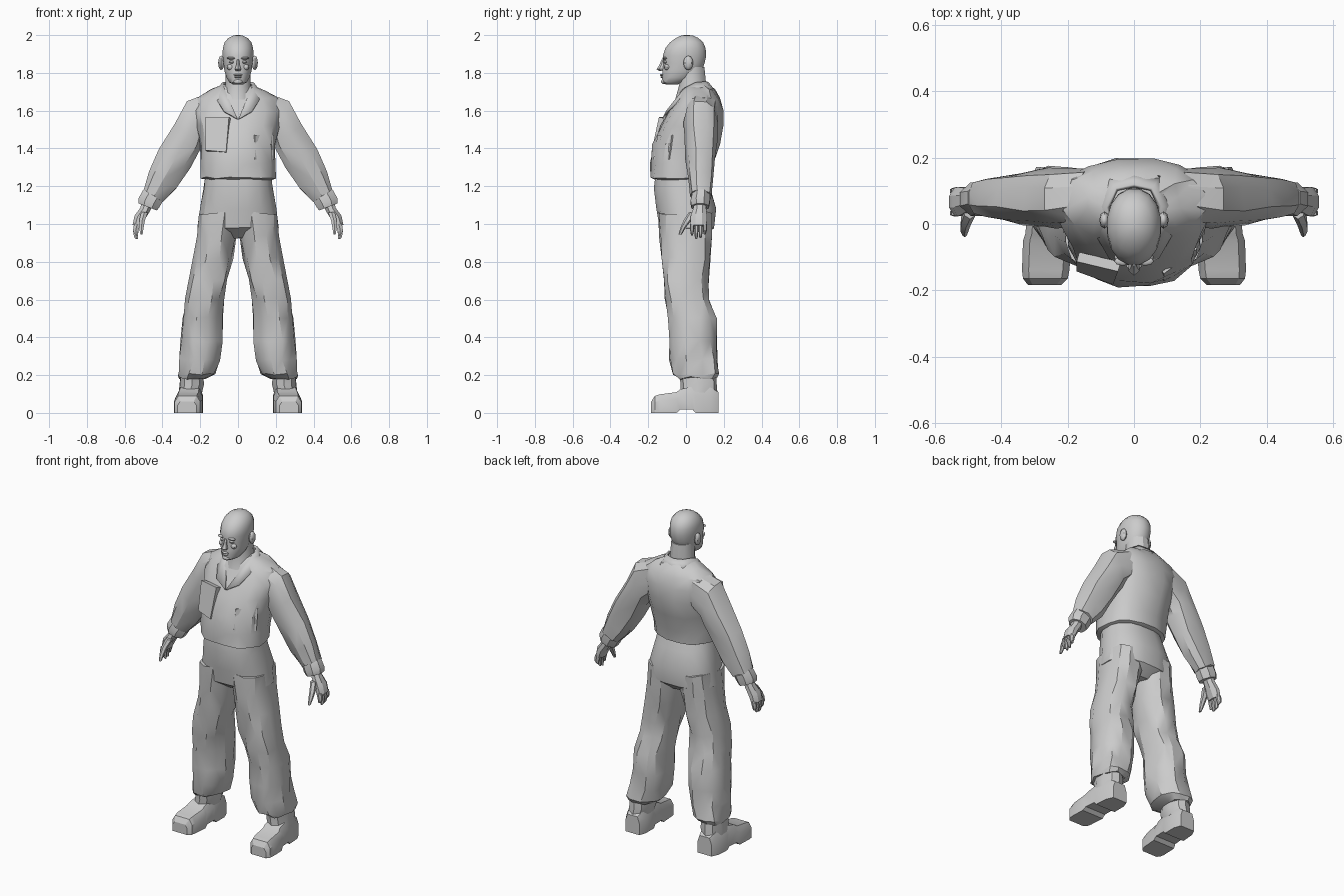
import bpy, bmesh, math, random
from mathutils import Vector

random.seed(4)
grey = bpy.data.materials.new("plain grey")
grey.diffuse_color = (0.6, 0.6, 0.6, 1)


def make(name, bm, angle=30, mirror=False):
    """Turn a bmesh into a shaded object, optionally mirrored in x."""
    bmesh.ops.recalc_face_normals(bm, faces=bm.faces)
    me = bpy.data.meshes.new(name)
    bm.to_mesh(me)
    bm.free()
    me.materials.append(grey)
    ob = bpy.data.objects.new(name, me)
    bpy.context.collection.objects.link(ob)
    bpy.ops.object.select_all(action='DESELECT')
    ob.select_set(True)
    bpy.context.view_layer.objects.active = ob
    bpy.ops.object.shade_smooth_by_angle(angle=math.radians(angle))
    if mirror:
        ob.modifiers.new("mirror", 'MIRROR').use_bisect_axis[0] = False
    return ob


def loft(name, rings, n=12, power=1.0, fold=0.0, mirror=False, angle=30):
    """Skin rings (xa, za, xb, zb, y0, y1): two side points and a depth range."""
    bm = bmesh.new()
    loops = []
    for xa, za, xb, zb, y0, y1 in rings:
        loop = []
        for i in range(n):
            a = math.tau * (i + 0.5) / n
            c, s = math.cos(a), math.sin(a)
            c = math.copysign(abs(c) ** power, c)
            s = math.copysign(abs(s) ** power, s)
            t = (1 + c) / 2
            p = Vector((xa + (xb - xa) * t, (y0 + y1) / 2 + (y1 - y0) / 2 * s,
                        za + (zb - za) * t))
            p += Vector([random.uniform(-fold, fold) for _ in range(3)])
            loop.append(bm.verts.new(p))
        loops.append(loop)
    for lo, hi in zip(loops, loops[1:]):
        for i in range(n):
            j = (i + 1) % n
            bm.faces.new((lo[i], lo[j], hi[j], hi[i]))
    bm.faces.new(loops[0])
    bm.faces.new(loops[-1])
    if fold:
        bmesh.ops.triangulate(bm, faces=[f for f in bm.faces if len(f.verts) == 4])
    return make(name, bm, angle, mirror)


def flat(rx, z, y0, y1, cx=0):
    """Level ring."""
    return (cx - rx, z, cx + rx, z, y0, y1)


def span(x0, x1, z, y0, y1):
    return (x0, z, x1, z, y0, y1)


def prism(name, corners, depth, mirror=False):
    """Panel through the given corners, thickened along its normal."""
    bm = bmesh.new()
    f = bm.faces.new([bm.verts.new(c) for c in corners])
    bm.normal_update()
    off = f.normal * depth
    r = bmesh.ops.extrude_face_region(bm, geom=[f])
    for v in r["geom"]:
        if isinstance(v, bmesh.types.BMVert):
            v.co += off
    return make(name, bm, 20, mirror)


def blob(name, centre, size, mirror=False, seg=8):
    bm = bmesh.new()
    bmesh.ops.create_uvsphere(bm, u_segments=seg, v_segments=6, radius=1)
    for v in bm.verts:
        v.co = Vector([v.co[k] * size[k] + centre[k] for k in range(3)])
    return make(name, bm, 40, mirror)


# Jacket body with blouson hem
loft("jacket", [
    flat(.175, 1.235, -.165, .115), flat(.2, 1.245, -.195, .135),
    flat(.2, 1.32, -.192, .15), flat(.2, 1.42, -.178, .18),
    flat(.22, 1.52, -.135, .198), flat(.24, 1.6, -.085, .196),
    flat(.215, 1.665, -.05, .18), flat(.14, 1.71, -.025, .155),
    flat(.075, 1.735, 0, .12)], n=16, power=.9, fold=.005)

# Sleeves and cuffs
loft("sleeve", [
    (.11, 1.5, .16, 1.69, .0, .17), (.185, 1.42, .275, 1.65, -.012, .165),
    (.2, 1.39, .335, 1.53, -.01, .165), (.255, 1.29, .42, 1.395, 0, .155),
    (.325, 1.19, .475, 1.28, .015, .145), (.395, 1.12, .505, 1.18, .025, .135)],
    n=10, power=.85, fold=.006, mirror=True)
loft("cuff", [(.39, 1.125, .505, 1.185, .03, .13), (.41, 1.09, .53, 1.14, .02, .13),
              (.425, 1.07, .53, 1.11, .025, .125)], n=8, mirror=True)

# Folded collar with lapels
inner = [(0, .12, 1.75), (.055, .108, 1.755), (.083, .05, 1.75), (.075, -.01, 1.72), (.004, -.125, 1.56)]
outer = [(0, .16, 1.7), (.08, .145, 1.7), (.122, .06, 1.7), (.118, -.03, 1.665), (.075, -.105, 1.6)]
bm = bmesh.new()
a = [bm.verts.new(p) for p in inner]
b = [bm.verts.new(p) for p in outer]
for i in range(4):
    bm.faces.new((a[i], a[i + 1], b[i + 1], b[i]))
collar = make("collar", bm, mirror=True)
collar.modifiers.new("thickness", 'SOLIDIFY').thickness = .012

# Chest pockets
prism("chest_pocket", [(-.165, -.085, 1.56), (-.165, -.115, 1.385),
                       (-.055, -.155, 1.375), (-.04, -.115, 1.56)], .03)
prism("flat_pocket", [(.085, -.143, 1.47), (.085, -.166, 1.34),
                      (.185, -.085, 1.34), (.185, -.068, 1.47)], .009)

# Trousers: seat and legs
loft("trouser_seat", [
    flat(.178, 1.25, -.165, .11), flat(.185, 1.19, -.17, .13),
    flat(.205, 1.08, -.158, .162), flat(.217, .98, -.14, .15),
    flat(.1, .925, -.06, .09)], n=16, power=.85, fold=.003)
loft("trouser_leg", [
    span(.01, .205, 1.06, -.15, .15), span(.006, .222, .94, -.14, .142),
    span(.03, .238, .82, -.13, .13), span(.055, .262, .7, -.125, .118),
    span(.072, .28, .6, -.112, .13), span(.078, .298, .5, -.092, .162),
    span(.085, .3, .38, -.09, .168), span(.1, .305, .28, -.088, .172),
    span(.125, .318, .205, -.07, .182), span(.175, .31, .185, -.045, .165)],
    n=12, power=.82, fold=.009, mirror=True)
loft("ankle_band", [span(.185, .305, .22, -.04, .16), span(.175, .312, .15, -.03, .165),
                    span(.19, .315, .105, -.03, .168)], n=10, fold=.003, mirror=True)

# Shoes: lofted heel to toe with separate soles
def shoe_part(name, sections):
    bm = bmesh.new()
    rows = []
    for y, x0, x1, z0, z1 in sections:
        b = (x1 - x0) * .14
        h = z0 + (z1 - z0) * .65
        pts = [(x0, z0), (x1, z0), (x1, h), (x1 - b, z1), (x0 + b, z1), (x0, h)]
        rows.append([bm.verts.new((x, y, z)) for x, z in pts])
    for p, q in zip(rows, rows[1:]):
        for i in range(6):
            j = (i + 1) % 6
            bm.faces.new((p[i], p[j], q[j], q[i]))
    bm.faces.new(rows[0])
    bm.faces.new(rows[-1])
    make(name, bm, 30, True)


shoe_part("shoe", [(.172, .2, .295, 0, .11), (.13, .185, .315, 0, .135), (.05, .185, .32, 0, .14),
                   (.035, .187, .322, .018, .14), (-.03, .188, .328, .018, .125),
                   (-.05, .188, .335, 0, .11), (-.14, .195, .338, 0, .098),
                   (-.165, .2, .335, 0, .09), (-.184, .22, .32, 0, .06)])

# Hands: palm, four fingers and thumb
loft("palm", [(.445, 1.11, .505, 1.135, .04, .11), (.465, 1.065, .52, 1.085, .035, .11),
              (.49, 1.025, .55, 1.045, .02, .115), (.51, .985, .56, .995, .022, .112)],
     n=8, mirror=True)
for k, tip in enumerate((.94, .92, .925, .945)):
    y = .022 + .0225 * k
    loft("finger", [(.515, 1.0, .553, 1.0, y, y + .022), (.525, .965, .558, .965, y, y + .021),
                    (.528, tip + .012, .552, tip + .012, y + .002, y + .018),
                    (.53, tip, .542, tip, y + .005, y + .014)], n=6, mirror=True)
loft("thumb", [(.475, 1.06, .515, 1.065, .015, .06), (.49, 1.02, .525, 1.02, -.012, .03),
               (.498, .98, .525, .98, -.03, -.002), (.504, .945, .518, .945, -.04, -.022)],
     n=6, mirror=True)

# Neck and head
loft("neck", [flat(.085, 1.66, -.06, .11), flat(.07, 1.73, -.04, .11),
              flat(.066, 1.83, -.05, .1)], n=12)
loft("head", [flat(.025, 1.738, -.105, -.05), flat(.047, 1.75, -.125, .0),
              flat(.062, 1.775, -.128, .05), flat(.073, 1.81, -.127, .085),
              flat(.078, 1.85, -.12, .1), flat(.083, 1.89, -.125, .109),
              flat(.082, 1.93, -.112, .106), flat(.072, 1.962, -.086, .092),
              flat(.052, 1.985, -.055, .066), flat(.025, 1.998, -.025, .036),
              flat(.006, 2.0, -.005, .012)], n=16, power=.95, angle=40)

# Face details
loft("nose", [flat(.007, 1.872, -.128, -.1), flat(.011, 1.84, -.142, -.1),
              flat(.019, 1.82, -.156, -.1), flat(.015, 1.81, -.142, -.1)], n=6)
blob("ear", (.089, .012, 1.853), (.016, .026, .038), mirror=True)
blob("brow", (.034, -.112, 1.878), (.026, .014, .007), mirror=True)
blob("eye", (.033, -.108, 1.858), (.015, .012, .008), mirror=True)
blob("cheek", (.04, -.1, 1.83), (.02, .016, .016), mirror=True)
blob("upper_lip", (0, -.127, 1.789), (.024, .01, .006))
blob("lower_lip", (0, -.126, 1.778), (.02, .01, .006))
blob("chin", (0, -.118, 1.754), (.024, .014, .014))
